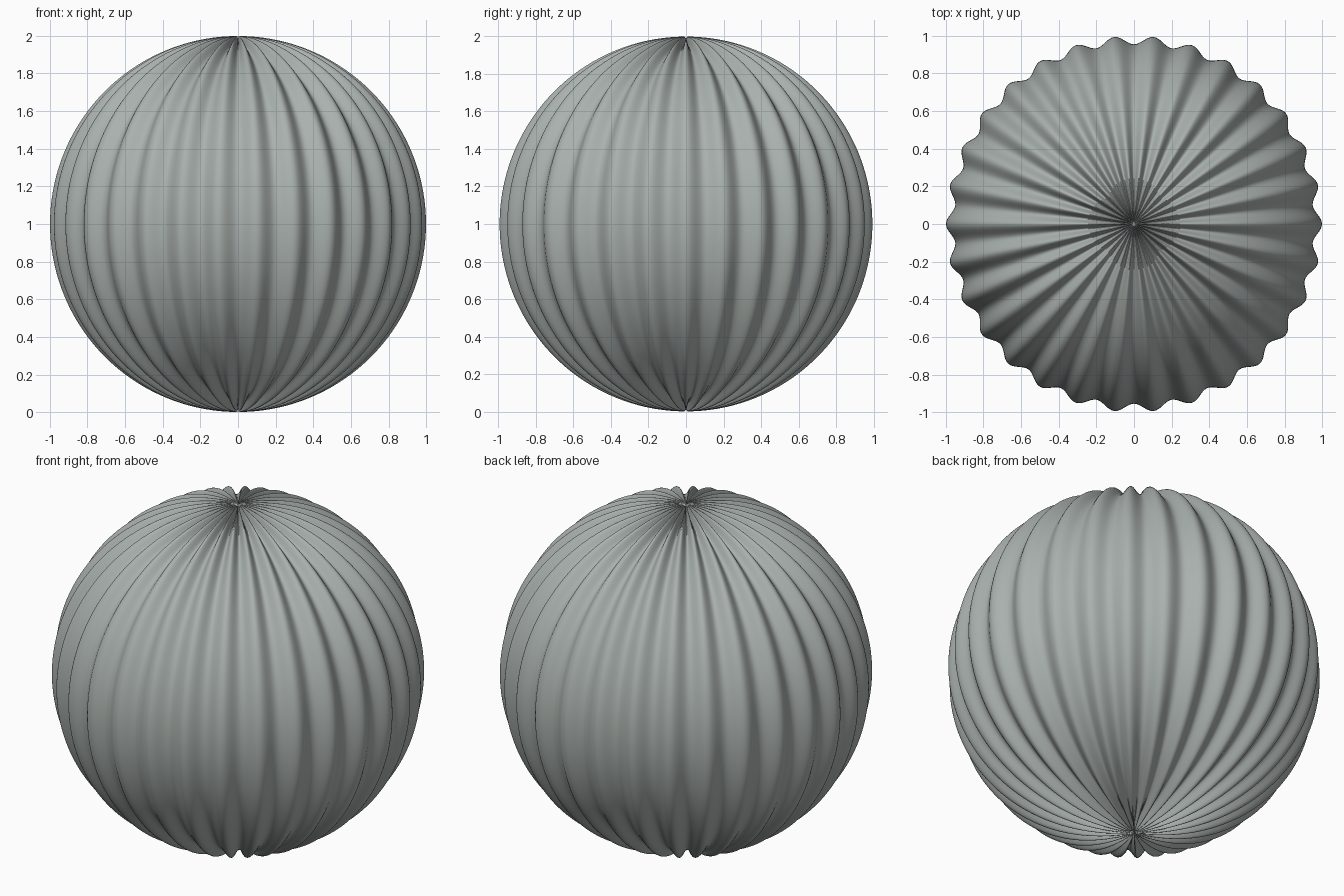
import bpy, bmesh, math

if "Cube" in bpy.data.objects:
    bpy.data.objects.remove(bpy.data.objects["Cube"])

RIBS = 30      # vertical ribs around the ball
SEG = 480      # 16 columns per rib
RINGS = 112
MEAN, AMP = 0.977, 0.022

mat = bpy.data.materials.new("grey green")
mat.diffuse_color = (0.40, 0.44, 0.42, 1.0)
mat.use_nodes = True
mat.node_tree.nodes["Principled BSDF"].inputs["Base Color"].default_value = mat.diffuse_color

# Ball surface pushed in and out radially by a cosine wave around z
bm = bmesh.new()
top = bm.verts.new((0, 0, 1 + MEAN))
bottom = bm.verts.new((0, 0, 1 - MEAN))
rings = []
for i in range(1, RINGS):
    phi = math.pi * i / RINGS
    ring = []
    for j in range(SEG):
        a = 2 * math.pi * j / SEG
        r = MEAN + AMP * math.cos(RIBS * a)
        ring.append(bm.verts.new((r * math.sin(phi) * math.cos(a),
                                  r * math.sin(phi) * math.sin(a),
                                  1 + r * math.cos(phi))))
    rings.append(ring)

# Skin between rings and the two pole fans
for j in range(SEG):
    k = (j + 1) % SEG
    bm.faces.new((top, rings[0][j], rings[0][k]))
    bm.faces.new((bottom, rings[-1][k], rings[-1][j]))
    for a, b in zip(rings, rings[1:]):
        bm.faces.new((a[j], b[j], b[k], a[k]))
for f in bm.faces:
    f.smooth = True

mesh = bpy.data.meshes.new("ribbed_ball")
bm.to_mesh(mesh)
bm.free()
mesh.materials.append(mat)
ball = bpy.data.objects.new("ribbed_ball", mesh)
bpy.context.collection.objects.link(ball)
